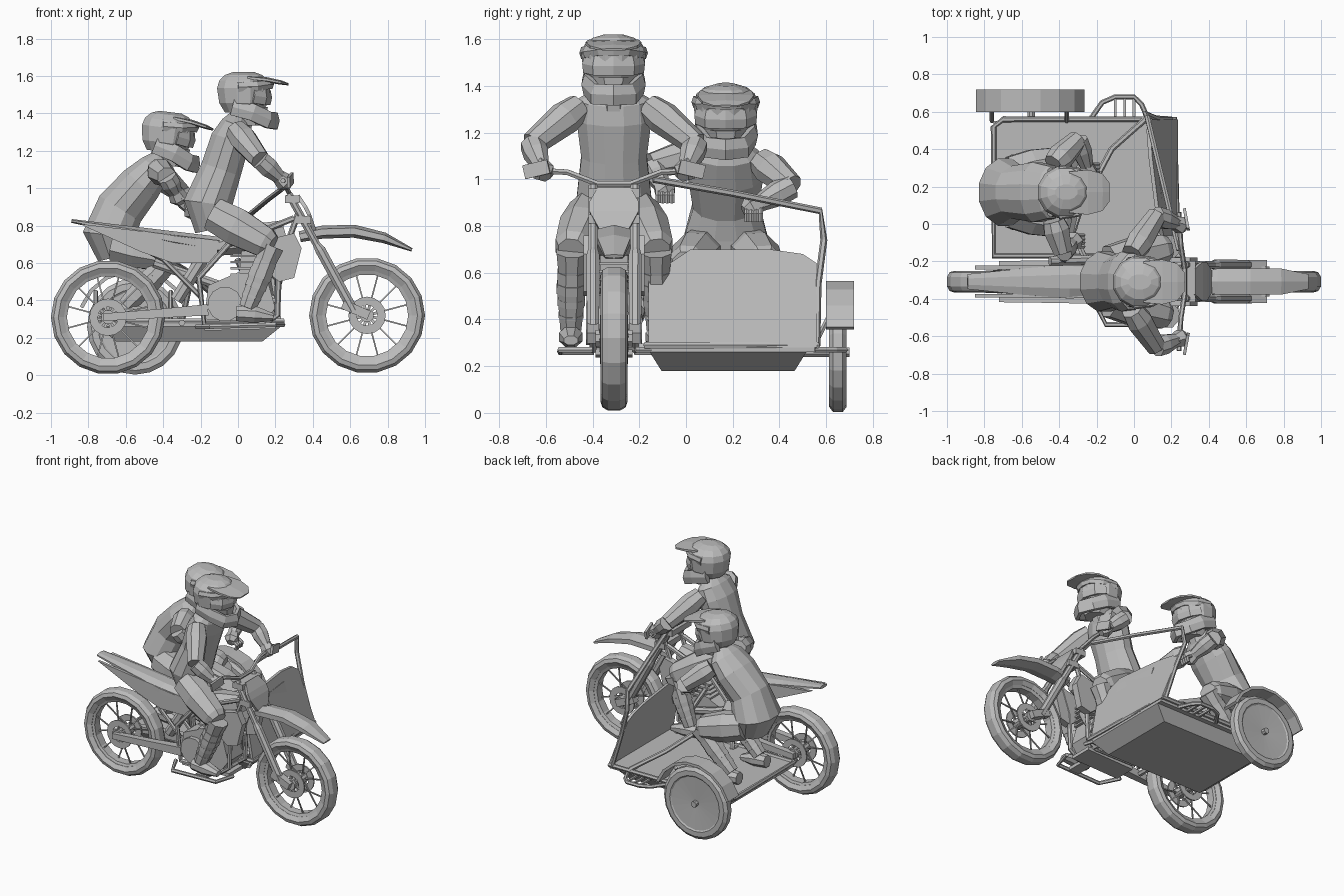
import bpy, bmesh
from math import sin, cos, pi, radians
from mathutils import Vector, Matrix

default_cube = bpy.data.objects.get("Cube")
if default_cube:
    bpy.data.objects.remove(default_cube, do_unlink=True)

grey = bpy.data.materials.new("plain_grey")
grey.use_nodes = True
grey.diffuse_color = (.5, .5, .5, 1)
grey.node_tree.nodes["Principled BSDF"].inputs["Base Color"].default_value = grey.diffuse_color

BIKE = Matrix.Translation((0, -.308, 0))
GROUND = Matrix.Identity(4)
frame = BIKE


def skin(name, rings, wrap=False):
    """Join closed rings of points into one surface, capped unless it wraps."""
    bm = bmesh.new()
    loops = [[bm.verts.new(point) for point in ring] for ring in rings]
    pairs = list(zip(loops, loops[1:]))
    if wrap:
        pairs.append((loops[-1], loops[0]))
    else:
        bm.faces.new(loops[0])
        bm.faces.new(loops[-1])
    for lower, upper in pairs:
        for i in range(len(lower)):
            bm.faces.new((lower[i - 1], lower[i], upper[i], upper[i - 1]))
    bmesh.ops.remove_doubles(bm, verts=bm.verts, dist=.0001)
    bmesh.ops.recalc_face_normals(bm, faces=bm.faces)
    bmesh.ops.transform(bm, matrix=frame, verts=bm.verts)
    mesh = bpy.data.meshes.new(name)
    bm.to_mesh(mesh)
    bm.free()
    mesh.materials.append(grey)
    part = bpy.data.objects.new(name, mesh)
    bpy.context.collection.objects.link(part)


def sweep(name, path, radii, sides=8, closed=False):
    """Sweep an oval along a path; radii are (across, thick) or one number."""
    path = [Vector(point) for point in path]
    count = len(path)
    if not isinstance(radii, list):
        radii = [radii] * count
    tangents = []
    for i in range(count):
        after = path[(i + 1) % count] if closed else path[min(i + 1, count - 1)]
        before = path[i - 1] if closed else path[max(i - 1, 0)]
        tangents.append((after - before).normalized())
    axes = [Vector((0, 1, 0)), Vector((0, 0, 1)), Vector((1, 0, 0))]
    axis = next((a for a in axes if max(abs(t.dot(a)) for t in tangents) < .9), axes[-1])
    rings = []
    for point, tangent, radius in zip(path, tangents, radii):
        across, thick = radius if isinstance(radius, tuple) else (radius, radius)
        u = (axis - tangent * axis.dot(tangent)).normalized()
        v = tangent.cross(u)
        ring = []
        for k in range(sides):
            angle = (k + .5) * 2 * pi / sides
            grow = 1 / cos(pi / sides)
            ring.append(point + u * across * grow * cos(angle) + v * thick * grow * sin(angle))
        rings.append(ring)
    skin(name, rings, wrap=closed)


def flat_path(path, y=0):
    """Lift side-view (x, z) points into space at a given y."""
    return [(x, y, z) for x, z in path]


def beam(name, start, end, radii):
    sweep(name, [start, end], radii, sides=4)


def plate(name, outline, inner, outer):
    """Extrude a side-view outline from one y to another."""
    skin(name, [flat_path(outline, inner), flat_path(outline, outer)])


def lathe(name, profile, x, y, z, segments=18, wrap=True):
    """Spin a (radius, y) profile around an axle."""
    turns = [2 * pi * k / segments for k in range(segments)]
    rings = [[(x + r * cos(a), y + offset, z + r * sin(a)) for a in turns] for r, offset in profile]
    skin(name, rings, wrap)


def spoked_wheel(label, x, z, grow):
    tyre = [(.24, .04), (.27, .058), (.295, .05), (.31, .025)]
    tyre = [(r * grow, y) for r, y in tyre]
    lathe(label + "_tyre", tyre + [(r, -y) for r, y in reversed(tyre)], x, 0, z)
    lathe(label + "_rim", [(.22, .03), (.245, .04), (.245, -.04), (.22, -.03)], x, 0, z)
    sweep(label + "_hub", [(x, -.08, z), (x, .08, z)], .035)
    for side in (-1, 1):
        lathe(label + "_brake_disc", [(.055, side * .05), (.1, side * .05), (.1, side * .06), (.055, side * .06)], x, 0, z, 16)
        for k in range(6):
            a = k * pi / 3 + side * pi / 12
            dx, dz = cos(a), sin(a)
            beam(label + "_spoke", (x + .03 * dx, side * .05, z + .03 * dz), (x + .23 * dx, side * .01, z + .23 * dz), .004)
            beam(label + "_disc_arm", (x, side * .055, z), (x + .06 * dx, side * .055, z + .06 * dz), .007)


def around(half):
    """Complete one half of a band across the middle plane."""
    return half + [(x, -y, z) for x, y, z in reversed(half[:-1])]


def helmet(label, place, pitch):
    """Off-road helmet with chin bar, goggles and peak."""
    global frame
    frame = Matrix.Translation(place) @ Matrix.Rotation(radians(pitch), 4, "Y")
    sweep(label + "_helmet_shell", flat_path([(-.02, z) for z in (-.07, -.02, .06, .1, .13, .145)]),
          [(.1, .1), (.13, .13), (.137, .142), (.125, .13), (.09, .1), (.04, .06)], sides=12)
    sweep(label + "_jaw", flat_path([(.01, -.14), (.01, -.04)]), [(.07, .08), (.1, .1)])
    sweep(label + "_chin_bar", around([(-.08, .11, -.04), (.03, .115, -.07), (.11, .08, -.11), (.15, 0, -.115)]),
          (.045, .02), sides=6)
    sweep(label + "_goggles", around([(.03, .12, .02), (.09, .08, .01), (.115, 0, .01)]), (.04, .015), sides=6)
    sweep(label + "_brow", around([(-.05, .13, .065), (.05, .115, .07), (.11, .06, .08), (.125, 0, .08)]), (.025, .015), sides=6)
    sweep(label + "_peak", flat_path([(0, .115), (.1, .105), (.18, .09), (.22, .08)]),
          [(.11, .012), (.12, .012), (.1, .01), (.05, .005)], sides=6)
    sweep(label + "_neck", flat_path([(-.05, -.17), (-.02, -.05)]), .065)


def arm(label, shoulder, elbow, hand):
    shoulder, elbow, hand = Vector(shoulder), Vector(elbow), Vector(hand)
    sweep(label + "_upper_arm", [shoulder, shoulder.lerp(elbow, .3), elbow], [.055, .068, .05])
    sweep(label + "_forearm", [elbow, elbow.lerp(hand, .4), hand], [.05, .052, .032])
    reach = (hand - elbow).normalized()
    sweep(label + "_glove", [hand - reach * .02, hand + reach * .03, hand + reach * .06], [.033, .045, .025], sides=6)


def fingers(label, hand):
    for k in range(4):
        base = Vector(hand) + Vector((.03, (k - 1.5) * .02, -.01))
        sweep(label + "_finger", [base, base + Vector((.03, 0, -.02)), base + Vector((.02, 0, -.05))], .01, sides=6)


def leg(label, hip, knee, ankle):
    hip, knee, ankle = Vector(hip), Vector(knee), Vector(ankle)
    sweep(label + "_thigh", [hip, hip.lerp(knee, .4), knee.lerp(hip, .1), knee], [.09, .1, .08, .06])
    sweep(label + "_shin", [knee, knee.lerp(ankle, .3)], [.066, .055])
    sweep(label + "_boot_shaft", [knee.lerp(ankle, .25), knee.lerp(ankle, .5), ankle], [.06, .06, .045])
    for k in range(3):
        strap = knee.lerp(ankle, .4 + k * .2)
        sweep(label + "_boot_strap", [strap, strap.lerp(ankle, .2)], .063 - k * .005)
    sweep(label + "_boot_foot", [ankle + Vector(step) for step in ((-.06, 0, -.03), (.04, 0, -.035), (.14, 0, -.05))],
          [(.04, .04), (.05, .045), (.03, .02)])


# Bike wheels
spoked_wheel("rear_wheel", -.695, .31, .985)
spoked_wheel("front_wheel", .69, .32, 1)

# Body: seat and tank in one tapering form, mudguard, number plate
sweep("seat_and_tank", flat_path([(-.89, .825), (-.6, .775), (-.35, .73), (-.1, .69), (.1, .73), (.25, .77)]),
      [(.04, .01), (.07, .025), (.09, .04), (.08, .05), (.09, .08), (.06, .06)])
sweep("front_mudguard", flat_path([(.33, .74), (.45, .765), (.62, .77), (.78, .735), (.93, .67)]),
      [(.05, .025), (.07, .03), (.07, .03), (.07, .025), (.04, .008)], sides=6)
sweep("number_plate", flat_path([(.32, .96), (.36, .9), (.38, .86), (.41, .77)]),
      [(.07, .01), (.105, .01), (.105, .01), (.055, .01)], sides=4)

# Engine
plate("crankcase", [(-.18, .3), (.14, .28), (.2, .36), (.16, .5), (0, .55), (-.16, .48)], -.09, .09)
sweep("engine_cover", [(-.07, -.12, .38), (-.07, .12, .38)], .09, sides=12)
beam("cylinder", (.06, 0, .48), (.08, 0, .68), .06)
for k in range(5):
    z = .5 + k * .033
    beam("cooling_fin", (.07, 0, z), (.07, 0, z + .012), (.09, .11))
sweep("shock_absorber", flat_path([(-.18, .64), (-.33, .4)]), .035)
sweep("exhaust_pipe", [(.14, .02, .58), (.22, .05, .52), (.2, .1, .4), (-.1, .12, .48), (-.45, .11, .6)], .025)
beam("skid_plate", (-.18, 0, .25), (.2, 0, .26), (.08, .012))

# Parts on both flanks of the bike
for side in (-1, 1):
    gap = side * .09
    sweep("cradle_tube", flat_path([(.32, .86), (.22, .58), (.21, .32), (.14, .27), (-.18, .27), (-.21, .52), (-.05, .7), (.3, .84)], gap), .014, sides=6)
    sweep("seat_tube", flat_path([(-.2, .42), (-.4, .62), (-.65, .75)], side * .06), .012, sides=6)
    sweep("swingarm", flat_path([(-.16, .35), (-.42, .33), (-.72, .31)], gap), [.03, .024, .02], sides=4)
    plate("side_panel", [(-.85, .81), (-.1, .72), (-.12, .6), (-.35, .6), (-.52, .66)], side * .065, side * .085)
    plate("radiator_shroud", [(.14, .72), (.3, .76), (.34, .68), (.3, .52), (.22, .5), (.12, .58)], side * .08, side * .13)
    sweep("fork_leg", flat_path([(.27, .97), (.42, .7), (.44, .67), (.62, .34)], gap), [.02, .02, .028, .026])
    beam("axle_link", (.56, gap, .38), (.7, gap, .32), .025)
    sweep("step_rail", [(.24, gap, .27), (.2, side * .23, .27), (-.15, side * .23, .26), (-.22, gap, .26)], .012, sides=6)
    beam("footpeg", (.07, gap, .27), (.07, side * .22, .27), (.012, .04))
    beam("hand_guard", (.29, side * .28, 1.055), (.27, side * .385, 1.03), (.03, .008))
for x, z in ((.29, .94), (.35, .83)):
    beam("fork_clamp", (x, -.11, z), (x, .11, z), (.02, .04))
sweep("handlebar", [(.24, -.37, 1.04), (.25, -.2, 1.03), (.27, -.07, .98), (.27, .07, .98), (.25, .2, 1.03), (.24, .37, 1.04)], .012, sides=6)

# Rider
sweep("rider_torso", flat_path([(-.13, .78), (-.16, .92), (-.09, 1.1), (-.04, 1.26), (-.01, 1.34), (.01, 1.39)]),
      [(.12, .1), (.16, .13), (.14, .11), (.16, .105), (.15, .08), (.07, .05)], sides=12)
for side in (-1, 1):
    arm("rider", (-.01, side * .15, 1.31), (.12, side * .35, 1.15), (.23, side * .31, 1.05))
    leg("rider", (-.13, side * .1, .86), (.18, side * .18, .69), (.05, side * .185, .36))
helmet("rider", (.05, -.31, 1.475), 0)

# Passenger crouching on the platform
frame = Matrix.Translation((0, .17, 0))
sweep("passenger_torso", flat_path([(-.66, .63), (-.69, .75), (-.63, .89), (-.52, 1.02), (-.44, 1.11), (-.41, 1.17)]),
      [(.13, .09), (.18, .14), (.14, .13), (.16, .115), (.14, .09), (.07, .05)], sides=12)
arm("passenger_left", (-.43, .15, 1.08), (-.3, .28, .97), (-.25, .13, .89))
fingers("passenger_left", (-.25, .12, .88))
arm("passenger_right", (-.43, -.15, 1.1), (-.38, -.32, 1.06), (-.33, -.27, .97))
fingers("passenger_right", (-.33, -.26, .96))
for side in (-1, 1):
    leg("passenger", (-.66, side * .1, .7), (-.35, side * .17, .63), (-.6, side * .16, .37))
helmet("passenger", (-.36, .17, 1.26), 7)

# Sidecar platform with tapered pan below
frame = GROUND
beam("platform_floor", (-.26, .19, .26), (-.26, .19, .29), (.36, .49))
sweep("platform_pan", [(-.26, .18, .26), (-.26, .18, .18)], [(.335, .49), (.285, .39)], sides=4)
sweep("platform_rim", [(-.75, -.17, .29), (-.75, .52, .29), (-.7, .56, .29), (.22, .56, .29), (.24, -.17, .29)],
      .014, sides=6, closed=True)
for x in (-.3, .15):
    sweep("sidecar_strut", [(x, -.3, .28), (x, -.12, .28)], .016, sides=6)
    sweep("upper_strut", [(x / 2 - .08, -.25, .62), (x, -.1, .29)], .014, sides=6)


# Front screen, leaning back further on its outer side, with a raised plate
def leaning_sheet(name, outline, back, front):
    skin(name, [[(x - (z - .28) * (.22 + .3 * y), y, z) for y, z in outline] for x in (back, front)])


screen = [(-.16, .28), (.56, .28), (.56, .64), (.5, .68), (.36, .7), (.02, .7), (-.16, .58)]
leaning_sheet("front_screen", screen, .215, .235)
leaning_sheet("screen_plate", [(.35, .46), (.35, .64), (.03, .64), (.03, .46)], .235, .243)

# Grab rails, side step and frame tube
sweep("grab_rail", [(.24, -.14, 1), (.16, .2, .94), (.07, .575, .865), (.06, .59, .74), (.12, .565, .55), (.2, .56, .29)], .013, sides=6)
sweep("floor_tube", [(-.38, -.2, .62), (-.28, .1, .56), (-.12, .4, .42), (.06, .56, .3)], .014, sides=6)
hoop = [(-.24, .55, .27), (-.17, .65, .27), (-.1, .68, .27), (0, .68, .27), (.04, .64, .27), (.08, .55, .27)]
sweep("side_step", hoop, .012, sides=6)
for x in (-.1, -.05, 0):
    beam("step_bar", (x, .55, .27), (x, .68, .27), .007)

# Sidecar wheel and mudguard
disc = [(.01, .02), (.19, .03), (.2, .037), (.235, .037), (.257, .02)]
lathe("sidecar_wheel", disc + [(r, -y) for r, y in reversed(disc)], -.55, .65, .26, 20, wrap=False)
sweep("sidecar_axle", [(-.55, .5, .26), (-.55, .7, .26)], .02)
arc = [radians(20 + k * 20) for k in range(8)]
sweep("sidecar_mudguard", [(-.555 + .3 * cos(a), .66, .26 + .3 * sin(a)) for a in arc], (.06, .01), sides=4)
for x in (-.76, -.36):
    sweep("mudguard_stay", [(x, .55, .29), (x, .63, .45)], .01, sides=6)
